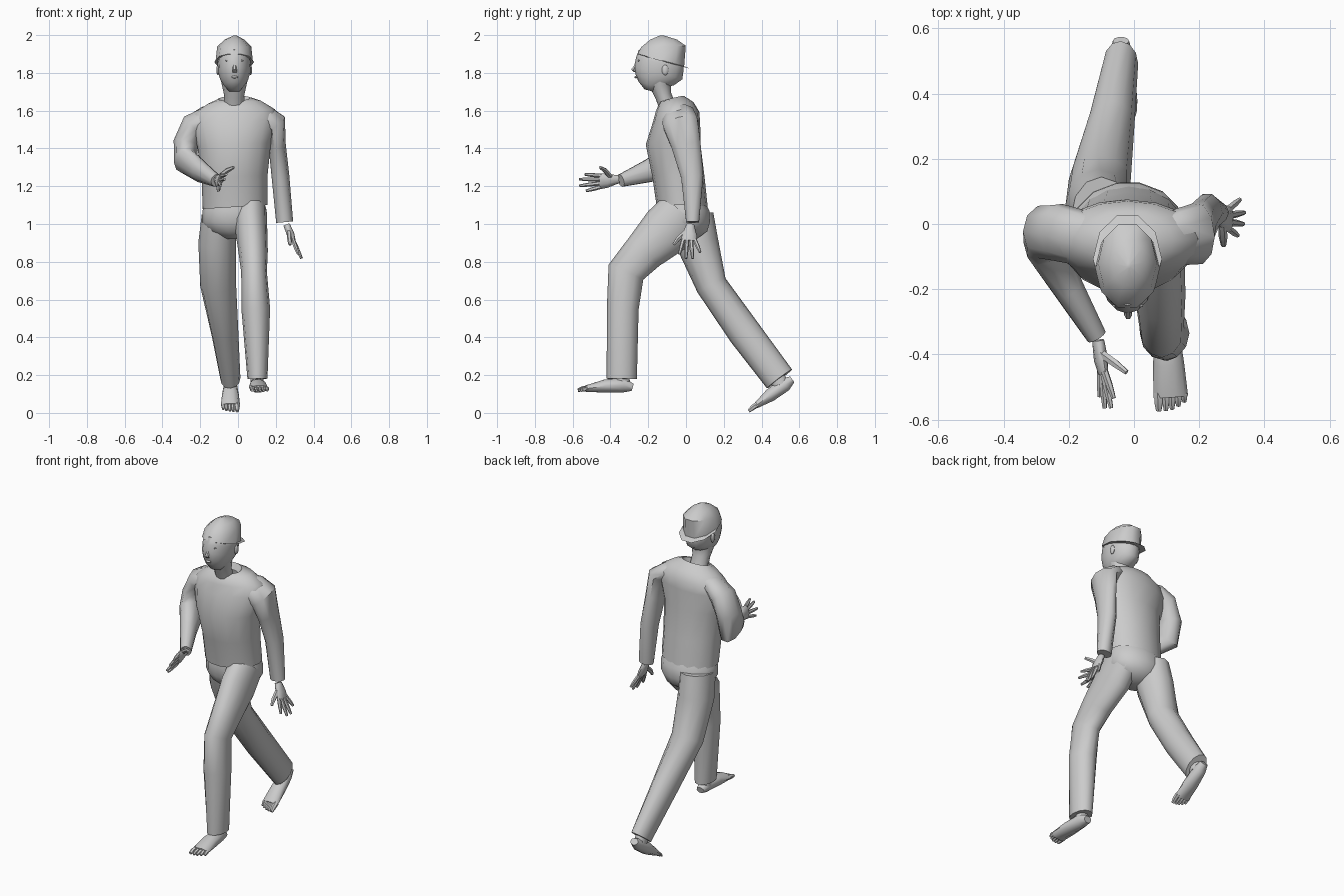
import bpy, bmesh, math
from mathutils import Vector as V


def loft_bm(bm, rings, n=12, normal=None, ref=(1, 0, 0), caps=True):
    """Skin elliptical rings (x, y, z, ru, rv[, own normal]) along their path."""
    c = [V(r[:3]) for r in rings]
    loops = []
    for i, r in enumerate(rings):
        if len(r) > 5 or normal:
            t = V(r[5] if len(r) > 5 else normal).normalized()
        else:
            a = (c[i] - c[i - 1]).normalized() if i else V()
            b = (c[i + 1] - c[i]).normalized() if i < len(c) - 1 else V()
            t = (a + b).normalized()
        u = V(ref)
        u = (u - t * u.dot(t)).normalized()
        v = t.cross(u)
        loops.append([bm.verts.new(c[i] + u * r[3] * math.cos(k * math.tau / n)
                                   + v * r[4] * math.sin(k * math.tau / n)) for k in range(n)])
    for a, b in zip(loops, loops[1:]):
        for k in range(n):
            bm.faces.new((a[k], a[(k + 1) % n], b[(k + 1) % n], b[k]))
    if caps:
        bm.faces.new(loops[0][::-1])
        bm.faces.new(loops[-1])


def finish(bm, name):
    bmesh.ops.recalc_face_normals(bm, faces=bm.faces)
    me = bpy.data.meshes.new(name)
    bm.to_mesh(me)
    bm.free()
    ob = bpy.data.objects.new(name, me)
    bpy.context.collection.objects.link(ob)
    return ob


def loft(name, rings, **kw):
    bm = bmesh.new()
    loft_bm(bm, rings, **kw)
    return finish(bm, name)


def blob(name, loc, size, seg=8):
    bm = bmesh.new()
    bmesh.ops.create_uvsphere(bm, u_segments=seg, v_segments=6, radius=1)
    for v in bm.verts:
        v.co = V([a * s for a, s in zip(v.co, size)]) + V(loc)
    return finish(bm, name)


def digit(bm, a, b, r, bend=V()):
    m = a.lerp(b, .55) + bend
    loft_bm(bm, [(*a, r, r), (*m, r * .95, r * .95), (*b, r * .6, r * .6)], n=6, ref=(.6, .5, .62))


def hand(name, wrist, knuckle, across, tips, thumb):
    w, k, a = V(wrist), V(knuckle), V(across).normalized()
    bm = bmesh.new()
    m = w.lerp(k, .55)
    loft_bm(bm, [(*(w + (w - k) * .15), .022, .018), (*w, .025, .019), (*m, .039, .021),
                 (*k, .042, .013)], n=10, ref=a)
    for i, t in enumerate(tips):
        digit(bm, k + a * (.03 - .02 * i) + (w - k) * .1, V(t), .0115)
    digit(bm, w.lerp(k, .3) + a * .015, V(thumb), .014, a * .008)
    return finish(bm, name)


def foot(name, rings, ankle, tips):
    bm = bmesh.new()
    loft_bm(bm, rings, n=10)
    loft_bm(bm, ankle, n=10)
    end, back = V(rings[-1][:3]), V(rings[-2][:3])
    for t, r in tips:
        s = V((t[0], *(end + (back - end) * .12).yz))
        digit(bm, s, V(t), r, V((0, 0, .003)))
    return finish(bm, name)


# Shirt body with sloping shoulders, open hem and neckline
TILT = (-.06, 0, 1)
loft("shirt", [(-.015, -.02, 1.09, .172, .135), (-.018, -.04, 1.25, .175, .138),
               (-.02, -.068, 1.42, .195, .145), (-.02, -.05, 1.54, .23, .125),
               (-.02, -.045, 1.595, .215, .115), (-.02, -.05, 1.645, .14, .09),
               (-.02, -.065, 1.665, .085, .055, (-.04, -.25, 1)),
               (-.02, -.075, 1.63, .072, .045, (-.04, -.25, 1))],
     n=16, normal=TILT, caps=False)

# Sleeves
loft("left_sleeve", [(.07, -.045, 1.58, .05, .07), (.135, -.04, 1.573, .06, .09),
                     (.195, -.03, 1.535, .062, .098),
                     (.207, 0, 1.42, .046, .082), (.225, .033, 1.25, .047, .062),
                     (.247, .035, 1.01, .045, .036)], n=10)
loft("right_sleeve", [(-.1, -.045, 1.575, .05, .07), (-.17, -.04, 1.56, .06, .09),
                      (-.236, -.025, 1.525, .066, .09),
                      (-.275, -.025, 1.43, .067, .085), (-.278, -.05, 1.335, .062, .1),
                      (-.2, -.2, 1.28, .048, .062), (-.115, -.345, 1.23, .032, .035)], n=10)

# Hands
hand("left_hand", (.262, .022, .985), (.293, .015, .91), (0, -1, 0),
     [(.318, -.035, .84), (.335, .0, .818), (.338, .035, .818), (.325, .075, .85)],
     (.275, -.065, .89))
hand("right_hand", (-.108, -.37, 1.235), (-.095, -.46, 1.225), (.2, 0, 1),
     [(-.062, -.535, 1.262), (-.07, -.565, 1.237), (-.09, -.565, 1.202), (-.105, -.53, 1.175)],
     (-.023, -.455, 1.3))

# Trousers
loft("trouser_seat", [(-.015, -.02, 1.13, .15, .115), (-.018, -.008, 1.07, .17, .135),
                      (-.02, -.005, 1.01, .172, .135), (-.02, .0, .96, .14, .115),
                      (-.02, -.005, .92, .05, .06)], n=14, normal=(0, 0, 1))
loft("left_trouser_leg", [(.068, -.02, 1.06, .085, .13), (.07, -.1, .97, .085, .14),
                          (.08, -.22, .855, .078, .11), (.085, -.318, .745, .068, .1),
                          (.094, -.335, .55, .076, .084), (.103, -.34, .18, .053, .08)])
loft("right_trouser_leg", [(-.1, .025, 1.05, .092, .12, (0, .1, -1)),
                           (-.11, .06, .9, .1, .112),
                           (-.105, .135, .675, .095, .083), (-.07, .31, .425, .072, .088),
                           (-.04, .495, .18, .053, .083)])

# Bare feet
foot("left_foot", [(.1, -.283, .135, .025, .02), (.102, -.33, .148, .037, .042),
                   (.106, -.43, .142, .048, .036), (.113, -.53, .128, .053, .018)],
     [(.1, -.335, .15, .035, .04), (.1, -.338, .23, .035, .04)],
     [((.076, -.573, .12), .015), ((.098, -.572, .118), .012), ((.117, -.568, .118), .012),
      ((.136, -.558, .118), .012), ((.154, -.545, .118), .011)])
foot("right_foot", [(-.04, .562, .178, .025, .02), (-.04, .525, .15, .035, .038),
                    (-.04, .445, .093, .045, .036), (-.04, .37, .038, .051, .016)],
     [(-.04, .5, .15, .035, .045), (-.045, .46, .235, .035, .045)],
     [((-.004, .332, .009), .015), ((-.025, .332, .009), .012), ((-.043, .336, .011), .012),
      ((-.061, .342, .015), .012), ((-.078, .35, .02), .011)])

# Neck and upturned head
UP = (0, .26, .97)
loft("neck", [(-.02, -.09, 1.6, .055, .045), (-.02, -.12, 1.68, .053, .044),
              (-.02, -.135, 1.73, .064, .055), (-.02, -.14, 1.78, .075, .07)])
loft("head", [(-.02, -.19, 1.705, .03, .03), (-.02, -.185, 1.735, .055, .068),
              (-.02, -.165, 1.762, .073, .105), (-.02, -.147, 1.8, .085, .132),
              (-.02, -.138, 1.85, .088, .13), (-.02, -.132, 1.89, .083, .122),
              (-.02, -.125, 1.92, .05, .07)], n=16, normal=UP)
loft("nose", [(-.018, -.26, 1.85, .007, .006), (-.018, -.28, 1.815, .012, .013),
              (-.018, -.268, 1.803, .012, .01)], n=6, normal=UP)
blob("lips", (-.018, -.264, 1.778), (.018, .009, .007))
for side, s in (("left", 1), ("right", -1)):
    blob(side + "_eye", (-.019 + s * .035, -.25, 1.865), (.013, .006, .005))
    blob(side + "_ear", (-.02 + s * .086, -.11, 1.815), (.009, .018, .028))

# Backward cap: flared brim, then faceted crown
loft("cap", [(-.02, -.108, 1.857, .106, .146), (-.02, -.133, 1.868, .098, .134),
             (-.02, -.119, 1.94, .09, .124, (0, -.03, 1)),
             (-.018, -.118, 1.976, .052, .075, (0, 0, 1)),
             (-.016, -.128, 1.999, .006, .008, (0, 0, 1))], n=10, normal=UP)

# Soft shading with sharp creases kept
for ob in bpy.data.objects:
    bpy.ops.object.select_all(action='DESELECT')
    ob.select_set(True)
    bpy.context.view_layer.objects.active = ob
    bpy.ops.object.shade_smooth_by_angle(angle=math.radians(50))
